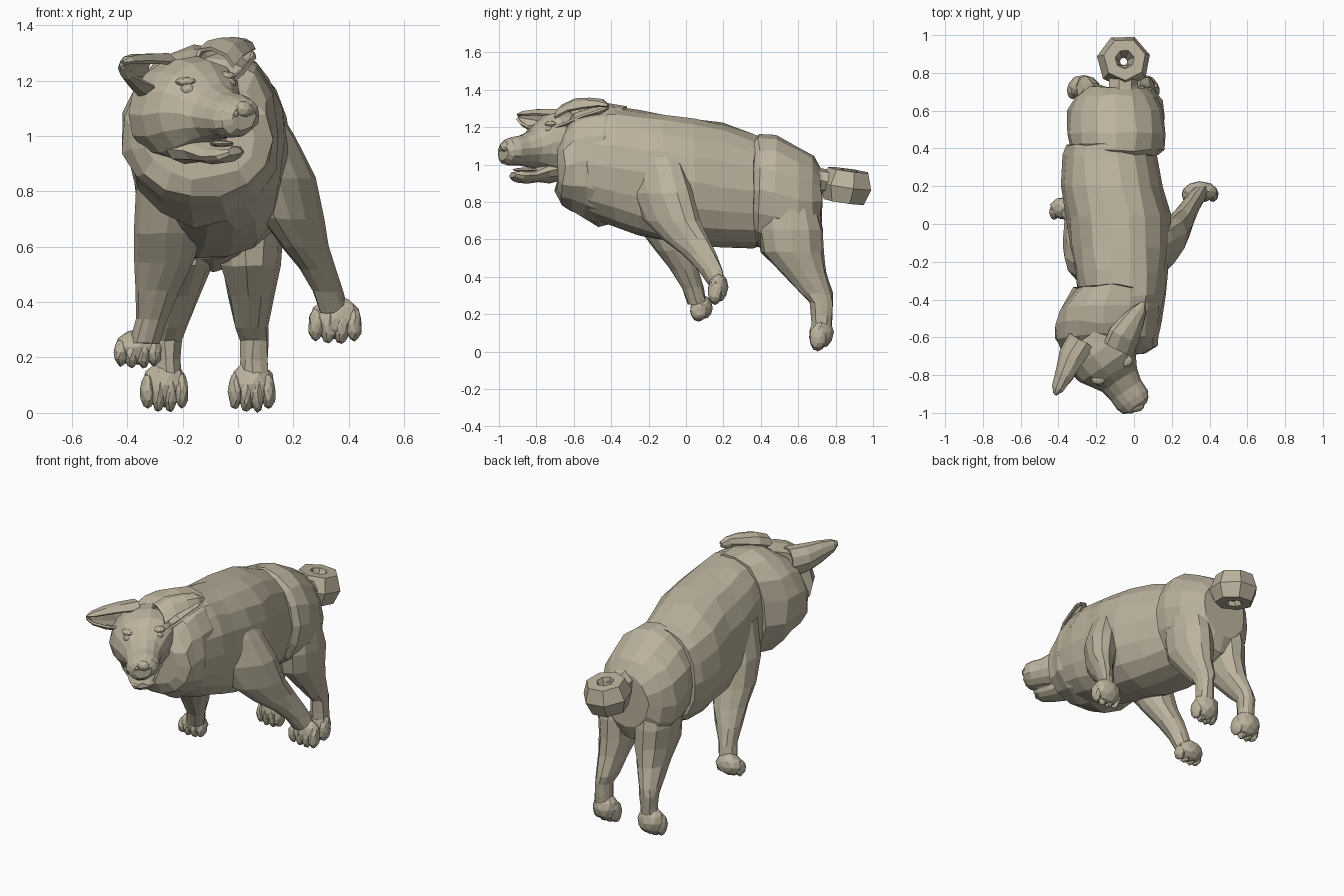
import bpy, bmesh, math, random
from mathutils import Vector, Matrix

random.seed(4)
FUR = bpy.data.materials.new("fur")
FUR.diffuse_color = (0.50, 0.45, 0.34, 1)


def finish(name, bm, jitter=0.0):
    for v in bm.verts:
        v.co += Vector([random.uniform(-jitter, jitter) for _ in range(3)])
    bmesh.ops.recalc_face_normals(bm, faces=bm.faces)
    me = bpy.data.meshes.new(name)
    bm.to_mesh(me)
    bm.free()
    me.materials.append(FUR)
    ob = bpy.data.objects.new(name, me)
    bpy.context.collection.objects.link(ob)
    return ob


def loft(name, rings, u, v, sides=12, jitter=0.005, arc=None, power=1.0):
    """Skin ellipses (x, y, z, radius along u, radius along v); power < 1 squares them."""
    u, v = Vector(u), Vector(v)
    bm = bmesh.new()
    a0, a1 = arc or (0, 2 * math.pi)
    step = (a1 - a0) / (sides - 1 if arc else sides)

    def bend(t):
        return math.copysign(abs(t) ** power, t)

    loops = []
    for x, y, z, a, b in rings:
        angles = [a0 + i * step for i in range(sides)]
        loops.append([bm.verts.new(Vector((x, y, z)) + u * a * bend(math.cos(t)) + v * b * bend(math.sin(t)))
                      for t in angles])
    for p, q in zip(loops, loops[1:]):
        for i in range(sides - 1 if arc else sides):
            j = (i + 1) % sides
            bm.faces.new((p[i], p[j], q[j], q[i]))
    if not arc:
        bm.faces.new(loops[0])
        bm.faces.new(loops[-1])
    return finish(name, bm, jitter)


def blobs(name, items, jitter=0.0):
    """Join several ellipsoids (centre, radii) in one object."""
    bm = bmesh.new()
    for c, r in items:
        m = Matrix.Translation(c) @ Matrix.Diagonal((*r, 1))
        bmesh.ops.create_icosphere(bm, subdivisions=2, radius=1, matrix=m)
    return finish(name, bm, jitter)


X, Y, Z = (1, 0, 0), (0, 1, 0), (0, 0, 1)

# Trunk, hips and neck ruff
loft("body", [(-.13, .42, .86, .23, .29), (-.13, .36, .86, .245, .305), (-.115, .2, .885, .265, .338),
              (-.085, .04, .905, .275, .35), (-.075, -.12, .93, .265, .345), (-.07, -.25, .955, .245, .335),
              (-.065, -.38, .985, .23, .325), (-.1, -.52, 1.0, .24, .29), (-.12, -.6, 1.0, .2, .22)],
     X, Z, 18, .008, power=.9)
loft("hips", [(-.09, .365, .86, .22, .28), (-.09, .39, .86, .245, .305), (-.09, .48, .845, .262, .312),
              (-.095, .6, .805, .255, .29), (-.095, .68, .80, .215, .25), (-.09, .725, .81, .15, .17)],
     X, Z, 16, .007, power=.95)
loft("neck_ruff", [(-.1, -.34, .995, .215, .31), (-.125, -.45, 1.0, .275, .325), (-.13, -.53, 1.015, .285, .305),
                   (-.14, -.6, 1.01, .275, .27), (-.14, -.655, .995, .255, .215),
                   (-.14, -.69, 1.0, .2, .15)], X, (0, .04, 1), 15, .012, power=.92)

# Curled tail on a short root
loft("tail_root", [(-.06, .66, .93, .1, .09), (-.06, .73, .915, .08, .065), (-.06, .84, .89, .08, .07)],
     X, Z, 7)
bpy.ops.mesh.primitive_torus_add(major_segments=7, minor_segments=6, major_radius=.082,
                                 minor_radius=.062, location=(-.055, .86, .885), rotation=(-.12, .1, .25))
tail = bpy.context.object
tail.name = "curled_tail"
tail.scale.z = 1.6
tail.data.materials.append(FUR)

# Legs
for side, s, cx in (("left", -1, -.2), ("right", 1, .045)):
    o = s * .01
    dx = -.045 if s < 0 else .005
    loft("back_leg_" + side, [(cx, .55, .8, .1, .15), (cx, .56, .65, .122, .175), (cx, .57, .53, .108, .17),
                              (cx + dx * .4, .63, .42, .082, .12), (cx + dx, .7, .31, .058, .085),
                              (cx + dx + o, .725, .26, .05, .062), (cx + dx + o, .725, .19, .05, .055),
                              (cx + dx + o, .725, .12, .055, .05)], X, Y, 11)
loft("front_leg_right", [(.04, -.19, 1.12, .08, .1), (.085, -.16, 1.0, .11, .15), (.14, -.13, .85, .125, .16),
                         (.195, -.075, .7, .095, .15), (.245, .0, .6, .068, .125), (.29, .07, .52, .055, .09),
                         (.325, .13, .44, .047, .068), (.345, .165, .36, .05, .05)], X, (.4, 1, 0), 12)
loft("front_leg_left", [(-.2, -.2, 1.0, .12, .14), (-.235, -.17, .8, .135, .15), (-.255, -.12, .65, .12, .13),
                        (-.265, -.06, .54, .105, .1), (-.295, -.01, .44, .077, .08),
                        (-.315, .035, .34, .057, .06), (-.335, .06, .25, .055, .05)], X, Y, 12)


# Paws: a pad and four rounded toes
def paw(name, x, y, z, w, d, h):
    items = [((x, y, z + h * .08), (w * .95, d, h * .9))]
    for k in (-.7, -.24, .24, .7):
        low = 1 - .3 * k * k
        items.append(((x + w * k, y - d * .3, z - h * .2 * low), (w * .3, d * .72, h * .8 * low)))
    blobs(name, items, .003)


paw("back_paw_left", -.265, .725, .095, .088, .064, .095)
paw("back_paw_right", .05, .725, .095, .086, .064, .095)
paw("front_paw_right", .35, .172, .335, .098, .055, .088)
paw("front_paw_left", -.362, .085, .23, .088, .06, .072)

# Head, turned and tilted a little to one side
YAW = math.radians(33.7)
F = Vector((math.sin(YAW), -math.cos(YAW), 0))
U = Vector((math.cos(YAW), math.sin(YAW), .12))
BASE = Vector((-.17, -.69, 0))


def at(t, s, z):
    return BASE + F * t + U * s + Vector((0, 0, z))


def along(rows):
    return [(*at(t, 0, z), a, b) for t, z, a, b in rows]


loft("head", along([(-.12, 1.1, .19, .18), (-.02, 1.1, .195, .185), (.06, 1.105, .178, .168),
                    (.12, 1.1, .138, .132), (.165, 1.085, .11, .1), (.23, 1.075, .098, .08),
                    (.29, 1.07, .096, .078), (.325, 1.068, .082, .068), (.345, 1.066, .05, .045)]),
     U, Z, 14, .003)
loft("lower_jaw", along([(.02, .97, .12, .07), (.1, .955, .095, .05), (.18, .935, .078, .035),
                         (.25, .935, .062, .03), (.285, .945, .03, .015)]), U, Z, 10, .003)
blobs("tongue", [(at(.2, 0, .972), (.045, .07, .012))])
blobs("nose", [(at(.325, 0, 1.095), (.045, .035, .032)), (at(.335, -.034, 1.085), (.016, .016, .016)),
               (at(.335, .034, 1.085), (.016, .016, .016))])
for side, s in (("left", -1), ("right", 1)):
    blobs("eye_" + side, [(at(.112, s * .088, 1.178), (.028, .026, .024))])
    blobs("brow_" + side, [(at(.095, s * .085, 1.205), (.04, .035, .018))])

# Ears: open cups, one pricked forward and one folded back
for name, rings, u, opening in (
        ("ear_left", [(-.27, -.62, 1.21, .08, .085), (-.325, -.71, 1.215, .07, .08),
                      (-.365, -.8, 1.23, .05, .062), (-.4, -.87, 1.245, .028, .035),
                      (-.414, -.9, 1.255, .006, .01)], (.86, -.5, 0), 38),
        ("ear_right", [(-.08, -.67, 1.25, .085, .06), (-.05, -.6, 1.28, .085, .065),
                       (-.005, -.52, 1.3, .06, .05), (.03, -.46, 1.31, .038, .035),
                       (.05, -.42, 1.31, .008, .01)], (.86, -.45, -.3), 25)):
    ear = loft(name, rings, u, Z, 9, .003, (math.radians(opening), math.radians(360 - opening)))
    mod = ear.modifiers.new("thickness", "SOLIDIFY")
    mod.thickness = .014
    mod.offset = 0
